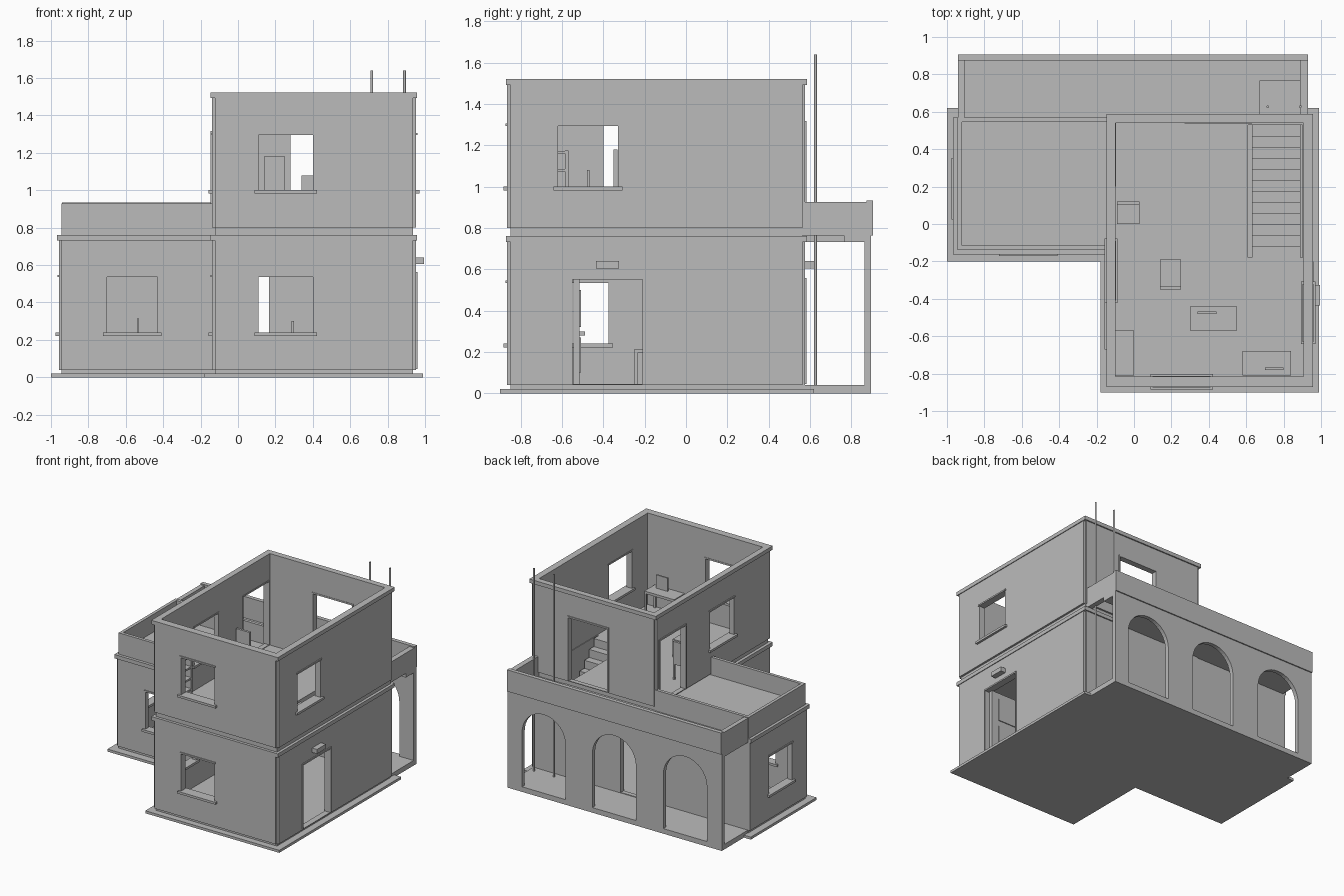
import bpy, bmesh, math
from mathutils import Matrix

cube = bpy.data.objects.get("Cube")
if cube:
    bpy.data.objects.remove(cube, do_unlink=True)

GREY = (0.5, 0.5, 0.5, 1)
mat = bpy.data.materials.new("plain grey")
mat.use_nodes = True
mat.diffuse_color = GREY
mat.node_tree.nodes["Principled BSDF"].inputs["Base Color"].default_value = GREY

# Local frame of a flat plate for each direction it can face
FRAMES = {
    "x": Matrix(((0, 0, 1), (1, 0, 0), (0, 1, 0))),
    "y": Matrix(((1, 0, 0), (0, 0, -1), (0, 1, 0))),
    "z": Matrix.Identity(3),
}


def link(name, mesh):
    ob = bpy.data.objects.new(name, mesh)
    bpy.context.collection.objects.link(ob)
    mesh.materials.clear()
    mesh.materials.append(mat)
    return ob


def rect(a0, a1, b0, b1):
    return [(a0, b0), (a1, b0), (a1, b1), (a0, b1)]


def plate(name, facing, d0, d1, outline, holes=()):
    """Outline with holes, extruded from d0 to d1 along the facing axis."""
    curve = bpy.data.curves.new(name, "CURVE")
    curve.dimensions, curve.fill_mode = "2D", "BOTH"
    curve.extrude = abs(d1 - d0) / 2
    for loop in [outline, *holes]:
        spline = curve.splines.new("POLY")
        spline.points.add(len(loop) - 1)
        for p, (u, v) in zip(spline.points, loop):
            p.co = (u, v, 0, 1)
        spline.use_cyclic_u = True
    tmp = bpy.data.objects.new(name + " outline", curve)
    bpy.context.collection.objects.link(tmp)
    graph = bpy.context.evaluated_depsgraph_get()
    mesh = bpy.data.meshes.new_from_object(tmp.evaluated_get(graph))
    bpy.data.objects.remove(tmp, do_unlink=True)
    shift = [0, 0, 0]
    shift["xyz".index(facing)] = (d0 + d1) / 2
    mesh.transform(Matrix.Translation(shift) @ FRAMES[facing].to_4x4())
    bm = bmesh.new()
    bm.from_mesh(mesh)
    bmesh.ops.remove_doubles(bm, verts=bm.verts, dist=0.0005)
    bmesh.ops.recalc_face_normals(bm, faces=bm.faces)
    for f in bm.faces:
        f.smooth = False
    bm.to_mesh(mesh)
    bm.free()
    return link(name, mesh)


def box(name, x0, x1, y0, y1, z0, z1):
    bm = bmesh.new()
    bmesh.ops.create_cube(bm, size=1)
    for v in bm.verts:
        v.co = [lo if c < 0 else hi for c, (lo, hi) in zip(v.co, ((x0, x1), (y0, y1), (z0, z1)))]
    mesh = bpy.data.meshes.new(name)
    bm.to_mesh(mesh)
    bm.free()
    return link(name, mesh)


def wall(name, facing, inner, core, skin, a0, a1, top, storeys, openings):
    """Core wall, raised plaster panels, and sills and surrounds on its openings."""
    holes = [rect(*o) for o in openings]
    plate(name, facing, inner, core, rect(a0, a1, 0.02, top), holes)
    for z0, z1 in storeys:
        inside = [rect(*o) for o in openings if z0 < o[2] < z1]
        plate(name + "_panel", facing, core, skin, rect(a0, a1, z0, z1), inside)
    s = 1 if skin > inner else -1
    out, back = skin + s * 0.007, inner - s * 0.003
    for o0, o1, z0, z1 in openings:
        door = z1 - z0 > 0.4
        plate(name + "_lintel", facing, back, out, rect(o0 - 0.01, o1 + 0.01, z1 - 0.005, z1 + 0.007))
        if door:
            for j in (o0 - 0.01, o1):
                plate(name + "_jamb", facing, back, out, rect(j, j + 0.01, z0, z1))
        else:
            plate(name + "_sill", facing, inner - s * 0.013, skin + s * 0.018,
                  rect(o0 - 0.022, o1 + 0.022, z0 - 0.018, z0))


# Ground slabs and floors
plate("plinth", "z", 0, 0.02, [(-1, -0.2), (-0.18, -0.2), (-0.18, -0.9), (0.99, -0.9), (0.99, 0.62), (-1, 0.62)])
box("porch_floor", -0.94, 0.93, 0.56, 0.895, 0, 0.04)
box("main_floor", -0.12, 0.93, -0.84, 0.56, 0.01, 0.04)
box("wing_floor", -0.94, -0.12, -0.13, 0.56, 0.01, 0.04)

# Main block walls
LOW, HIGH = (0.04, 0.735), (0.8, 1.495)
BOTH = (LOW, HIGH)
wall("front_wall", "y", -0.815, -0.85, -0.866, -0.123, 0.936, 1.5, BOTH,
     [(0.11, 0.4, 0.24, 0.54), (0.11, 0.4, 1.0, 1.3)])
wall("back_wall", "y", 0.54, 0.563, 0.577, -0.123, 0.936, 1.5, BOTH,
     [(-0.07, 0.165, 0.045, 0.55), (0.28, 0.62, 0.805, 1.31)])
wall("right_wall", "x", 0.905, 0.936, 0.952, -0.85, 0.563, 1.5, BOTH,
     [(-0.55, -0.21, 0.045, 0.555), (-0.62, -0.33, 1.0, 1.3)])
wall("left_wall", "x", -0.1, -0.123, -0.14, -0.85, 0.563, 1.5, BOTH,
     [(-0.65, -0.375, 0.24, 0.54), (-0.4, -0.1, 1.0, 1.3), (0.21, 0.53, 0.805, 1.31)])

# Side wing walls, rising into a low parapet
wall("wing_front_wall", "y", -0.115, -0.14, -0.153, -0.945, -0.123, 0.93, [LOW], [(-0.7, -0.43, 0.24, 0.54)])
wall("wing_left_wall", "x", -0.92, -0.945, -0.958, -0.14, 0.57, 0.93, [LOW], [(0.045, 0.33, 0.24, 0.54)])
plate("wing_back_wall", "y", 0.545, 0.57, rect(-0.945, -0.123, 0.02, 0.93))

# Cornice rings
inner_ring = rect(-0.1, 0.905, -0.815, 0.54)
for level, z in (("middle", 0.732), ("top", 1.492)):
    plate(level + "_cornice", "z", z, z + 0.03, rect(-0.147, 0.958, -0.872, 0.587), [inner_ring])
plate("wing_cornice", "z", 0.732, 0.762, rect(-0.967, -0.12, -0.163, 0.57), [rect(-0.92, -0.13, -0.115, 0.545)])

# Upper floor with stairwell, and wing roof terrace
plate("upper_floor", "z", 0.762, 0.8, rect(-0.11, 0.92, -0.83, 0.55), [rect(0.61, 0.9, -0.18, 0.53)])
box("wing_terrace", -0.93, -0.12, -0.13, 0.56, 0.762, 0.79)

# Stairs climbing towards the front
STEPS = 12
run, rise = 0.71 / STEPS, 0.76 / STEPS
for i in range(STEPS):
    y, z = 0.53 - i * run, 0.04 + (i + 1) * rise
    box("stair_step", 0.63, 0.89, y - run, y, max(0.04, z - 2 * rise), z)

# Porch: arcade wall, slab with an opening for the poles, parapets
def arch(cx, r=0.19, bottom=0.04, spring=0.47, n=20):
    top = [(cx + r * math.cos(math.pi * k / n), spring + r * math.sin(math.pi * k / n)) for k in range(n + 1)]
    return [(cx - r, bottom), (cx + r, bottom)] + top


plate("arcade_wall", "y", 0.863, 0.896, rect(-0.94, 0.93, 0, 0.766), [arch(c) for c in (-0.62, 0, 0.615)])
plate("porch_slab", "z", 0.732, 0.766, [(-0.94, 0.565), (0.67, 0.565), (0.67, 0.765), (0.93, 0.765),
                                        (0.93, 0.88), (-0.94, 0.88)])
box("porch_back_parapet", -0.94, 0.93, 0.873, 0.905, 0.764, 0.934)
box("porch_left_parapet", -0.94, -0.905, 0.565, 0.88, 0.764, 0.925)
box("porch_right_parapet", 0.887, 0.93, 0.565, 0.88, 0.764, 0.925)

# Two tall poles
for x in (0.715, 0.89):
    bm = bmesh.new()
    bmesh.ops.create_cone(bm, cap_ends=True, segments=12, radius1=0.007, radius2=0.007, depth=1.61,
                          matrix=Matrix.Translation((x, 0.627, 0.835)))
    pole_mesh = bpy.data.meshes.new("pole")
    bm.to_mesh(pole_mesh)
    bm.free()
    link("pole", pole_mesh)

# Lamps above the doors, and the open front door
box("side_lamp", 0.94, 0.995, -0.435, -0.325, 0.605, 0.64)
box("back_lamp", -0.01, 0.1, 0.57, 0.62, 0.605, 0.64)
box("door_leaf", 0.6, 0.92, -0.545, -0.515, 0.045, 0.55)
for z0, z1 in ((0.1, 0.27), (0.32, 0.5)):
    box("door_moulding", 0.66, 0.86, -0.516, -0.508, z0, z1)
box("door_handle", 0.62, 0.64, -0.52, -0.49, 0.28, 0.3)


# Furniture
def legs(name, x0, x1, y0, y1, z0, z1, t=0.014):
    for x in (x0, x1 - t):
        for y in (y0, y1 - t):
            box(name + "_leg", x, x + t, y, y + t, z0, z1)


def desk(x0, x1, y0, y1, floor, screen):
    box("desk_top", x0, x1, y0, y1, floor + 0.155, floor + 0.175)
    legs("desk", x0, x1, y0, y1, floor, floor + 0.155)
    box("desk_screen", *screen)


def chair(x0, x1, y0, y1, floor, top, front_back):
    box("chair_seat", x0, x1, y0, y1, floor + 0.12, floor + 0.14)
    legs("chair", x0, x1, y0, y1, floor, floor + 0.12)
    y = y0 if front_back else y1 - 0.018
    box("chair_back", x0, x1, y, y + 0.018, floor + 0.14, top)


desk(0.3, 0.55, -0.57, -0.44, 0.8, (0.34, 0.44, -0.48, -0.468, 0.97, 1.08))
desk(0.58, 0.84, -0.81, -0.68, 0.8, (0.7, 0.8, -0.78, -0.768, 0.97, 1.08))
desk(0.24, 0.37, -0.25, 0.0, 0.04, (0.285, 0.3, -0.18, -0.08, 0.21, 0.3))
desk(-0.6, -0.47, 0.1, 0.36, 0.04, (-0.54, -0.528, 0.18, 0.28, 0.21, 0.315))
chair(0.14, 0.25, -0.35, -0.19, 0.8, 1.18, True)
chair(-0.09, 0.03, 0.0, 0.12, 0.8, 1.1, False)

# Open bookshelf against the left wall
for y in (-0.81, -0.585):
    box("shelf_side", -0.1, 0.0, y, y + 0.015, 0.8, 1.175)
for k in range(5):
    z = 0.81 + k * 0.0875
    box("shelf_board", -0.1, 0.0, -0.81, -0.57, z, z + 0.014)
